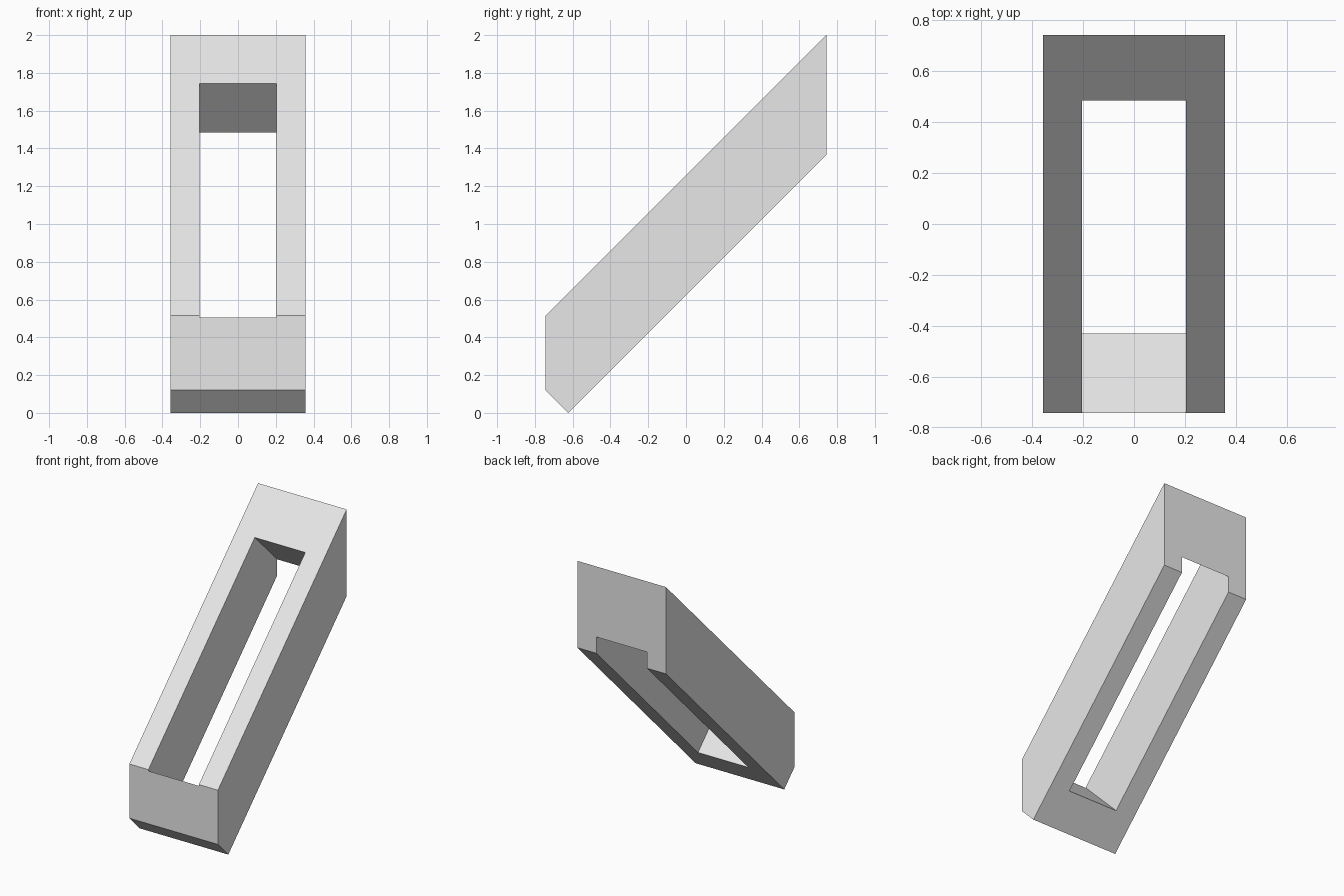
import bpy
import bmesh

cube = bpy.data.objects.get("Cube")
if cube:
    bpy.data.objects.remove(cube, do_unlink=True)

grey = bpy.data.materials.new("light grey")
grey.use_nodes = True
colour = (0.8, 0.8, 0.8, 1)
grey.diffuse_color = colour
grey.node_tree.nodes["Principled BSDF"].inputs["Base Color"].default_value = colour


def extrude_profile(name, profile, half_width):
    """Solid made from a (y, z) side profile, centred on x = 0."""
    bm = bmesh.new()
    face = bm.faces.new([bm.verts.new((-half_width, y, z)) for y, z in profile])
    result = bmesh.ops.extrude_face_region(bm, geom=[face])
    moved = [v for v in result["geom"] if isinstance(v, bmesh.types.BMVert)]
    bmesh.ops.translate(bm, verts=moved, vec=(2 * half_width, 0, 0))
    bmesh.ops.recalc_face_normals(bm, faces=bm.faces)
    mesh = bpy.data.meshes.new(name)
    bm.to_mesh(mesh)
    bm.free()
    mesh.materials.append(grey)
    obj = bpy.data.objects.new(name, mesh)
    bpy.context.collection.objects.link(obj)
    return obj


# Slanted beam with upright ends and a clipped bottom corner
beam = extrude_profile("slanted_frame", [
    (-0.743, 0.516), (-0.743, 0.12), (-0.623, 0), (0.743, 1.366), (0.743, 2)], 0.358)

# Slot cut square to the slope, with ends on the lines y + z = low and high
low, high = -0.237, 2.228


def slope_point(along, across):
    return ((along - across) / 2, (along + across) / 2)


slot = extrude_profile("slot_cutter", [
    slope_point(low, 0.3), slope_point(high, 0.3),
    slope_point(high, 1.6), slope_point(low, 1.6)], 0.204)
slot.hide_render = True
slot.hide_set(True)

cut = beam.modifiers.new("slot", 'BOOLEAN')
cut.operation = 'DIFFERENCE'
cut.solver = 'EXACT'
cut.object = slot
